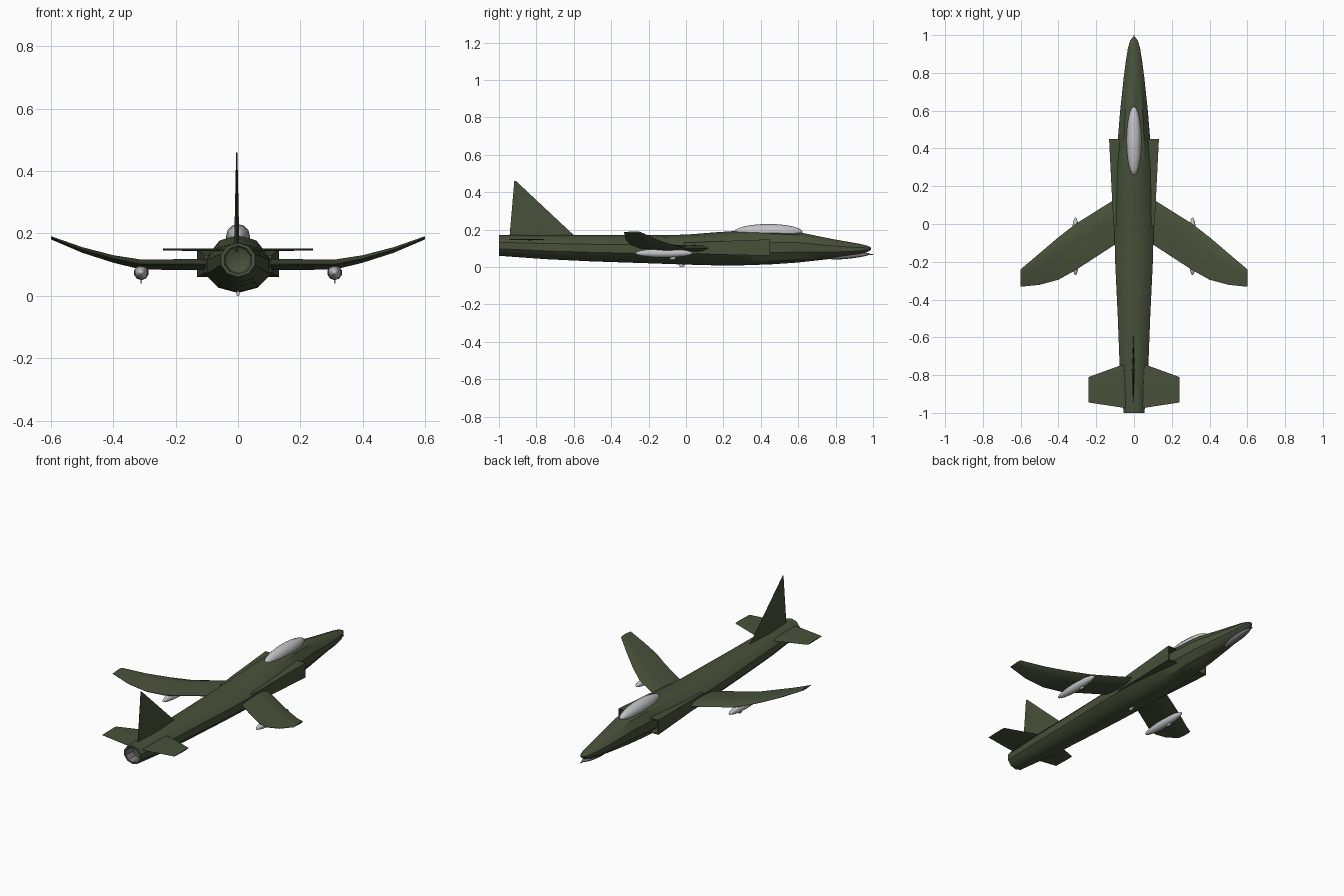
import bpy, bmesh, math
from mathutils import Vector

if "Cube" in bpy.data.objects:
    bpy.data.objects.remove(bpy.data.objects["Cube"])


def mat(name, r, g, b):
    m = bpy.data.materials.new(name)
    m.diffuse_color = (r, g, b, 1)
    m.use_nodes = True
    m.node_tree.nodes["Principled BSDF"].inputs["Base Color"].default_value = m.diffuse_color
    return m


OLIVE = mat("olive green", 0.064, 0.083, 0.042)
SILVER = mat("light grey", 0.55, 0.55, 0.57)
GREY = mat("dark grey", 0.2, 0.19, 0.21)


def finish(bm, name, m, angle=30):
    bmesh.ops.recalc_face_normals(bm, faces=bm.faces)
    me = bpy.data.meshes.new(name)
    bm.to_mesh(me)
    bm.free()
    me.materials.append(m)
    ob = bpy.data.objects.new(name, me)
    bpy.context.collection.objects.link(ob)
    bpy.ops.object.select_all(action='DESELECT')
    ob.select_set(True)
    bpy.context.view_layer.objects.active = ob
    bpy.ops.object.shade_smooth_by_angle(angle=math.radians(angle))
    return ob


def loft(rings):
    """Skin a list of equal-length point rings and cap both ends."""
    bm = bmesh.new()
    vs = [[bm.verts.new(p) for p in r] for r in rings]
    n = len(vs[0])
    for a, b in zip(vs, vs[1:]):
        for i in range(n):
            bm.faces.new((a[i], a[(i + 1) % n], b[(i + 1) % n], b[i]))
    bm.faces.new(vs[0])
    bm.faces.new(vs[-1])
    return bm


def oval(y, w, z0, z1, n=10):
    """Cross-section ring across y with half width w, from z0 to z1."""
    c, h = (z0 + z1) / 2, (z1 - z0) / 2
    return [Vector((w * math.sin(2 * math.pi * i / n), y,
                    c + h * math.cos(2 * math.pi * i / n))) for i in range(n)]


def ellipsoid(name, loc, size, m, seg=12, tilt=0):
    """Long ellipsoid with its poles along y."""
    rings = []
    for k in range(13):
        t = math.pi * (0.02 + 0.96 * k / 12)
        y, r = -math.cos(t), math.sin(t)
        rings.append([Vector((loc[0] + p.x * size[0], loc[1] + y * size[1],
                              loc[2] + p.z * size[2] + y * tilt))
                      for p in oval(0, r, -r, r, seg)])
    return finish(loft(rings), name, m, 60)


# Fuselage, with recessed jet nozzle at the tail end
stations = [(-1, .058, .06, .17), (-.75, .08, .042, .17), (-.5, .09, .03, .17),
            (-.2, .105, .02, .17), (0, .11, .013, .173), (.15, .107, .009, .185),
            (.3, .1, .009, .195), (.45, .09, .014, .195), (.6, .077, .024, .187),
            (.77, .058, .043, .152), (.86, .046, .054, .136), (.93, .034, .066, .124),
            (.97, .022, .08, .114), (.988, .009, .092, .105)]
nozzle = [oval(-.93, .025, .09, .14), oval(-.94, .042, .073, .157),
          oval(-1, .046, .07, .16)]
body = finish(loft(nozzle + [oval(*s) for s in stations]), "fuselage", OLIVE, 35)
body.data.materials.append(GREY)
for f in body.data.polygons:
    if -1 < f.center.y < -.95 and math.hypot(f.center.x, f.center.z - .115) < .05 \
            and abs(f.normal.y) < .5:
        f.material_index = 1

# Canopy, chin fairing and nose probe
ellipsoid("canopy", (0, .44, .188), (.039, .182, .042), SILVER, 12)
ellipsoid("chin_fairing", (0, .875, .058), (.024, .11, .013), GREY, 10, .012)
finish(loft([oval(.9, .006, .062, .073, 6), oval(1, .004, .064, .07, 6)]),
       "nose_probe", GREY)

# Small belly fin
finish(loft([[(-.005, -.035, .03), (.005, -.035, .03), (.005, 0, .03), (-.005, 0, .03)],
             [(-.004, -.035, 0), (.004, -.035, 0), (.004, -.01, 0), (-.004, -.01, 0)]]),
       "belly_fin", SILVER)


def section(x, le, te, z, t):
    """Simple aerofoil ring at span position x."""
    prof = [(0, 0), (.15, .8), (.4, 1), (1, .1), (1, -.1), (.4, -1), (.15, -.8)]
    return [Vector((x, le + (te - le) * u, z + t * v)) for u, v in prof]


def flip(rings, s):
    return [[Vector((s * p[0], p[1], p[2])) for p in r] for r in rings]


wing = [section(.05, .165, -.075, .1, .018), section(.11, .125, -.115, .1, .018),
        section(.31, .0, -.245, .1, .016), section(.4, -.07, -.295, .118, .012),
        section(.5, -.155, -.322, .147, .009), section(.6, -.24, -.332, .186, .005)]
stab = [section(.03, -.74, -.975, .147, .004), section(.075, -.75, -.97, .147, .004),
        section(.24, -.81, -.945, .148, .003)]


def duct(y, x0, x1, z0, z1):
    return [(x0, y, z0), (x1, y, z0), (x1, y, z1), (x0, y, z1)]


# Air intake: rear end, front lip, recessed mouth
intake = [duct(-.01, .05, .108, .075, .13), duct(.13, .05, .116, .068, .136),
          duct(.45, .07, .132, .06, .148), duct(.45, .076, .126, .066, .142),
          duct(.36, .076, .122, .068, .14)]

for side, s in (("right", 1), ("left", -1)):
    finish(loft(flip(wing, s)), side + "_wing", OLIVE, 40)
    finish(loft(flip(stab, s)), side + "_tailplane", OLIVE)
    finish(loft(flip(intake, s)), side + "_intake", OLIVE)
    # Underwing pod with a small fin below
    ellipsoid(side + "_pod", (s * .31, -.118, .074), (.024, .153, .024), SILVER, 10)
    finish(loft(flip([
        [(.307, -.085, .06), (.313, -.085, .06), (.313, -.05, .06), (.307, -.05, .06)],
        [(.307, -.085, .04), (.313, -.085, .04), (.313, -.06, .04), (.307, -.06, .04)]],
        s)), side + "_pod_fin", SILVER)

# Vertical tail fin, thin and tapering to a tip
def fin_ring(z, le, te, t):
    return [Vector((-.004 + t * v, le + (te - le) * u, z))
            for u, v in ((0, 0), (.5, 1), (1, .2), (1, -.2), (.5, -1))]


finish(loft([fin_ring(.14, -.56, -.945, .008), fin_ring(.18, -.61, -.942, .008),
             fin_ring(.459, -.908, -.918, .002)]), "tail_fin", OLIVE)
